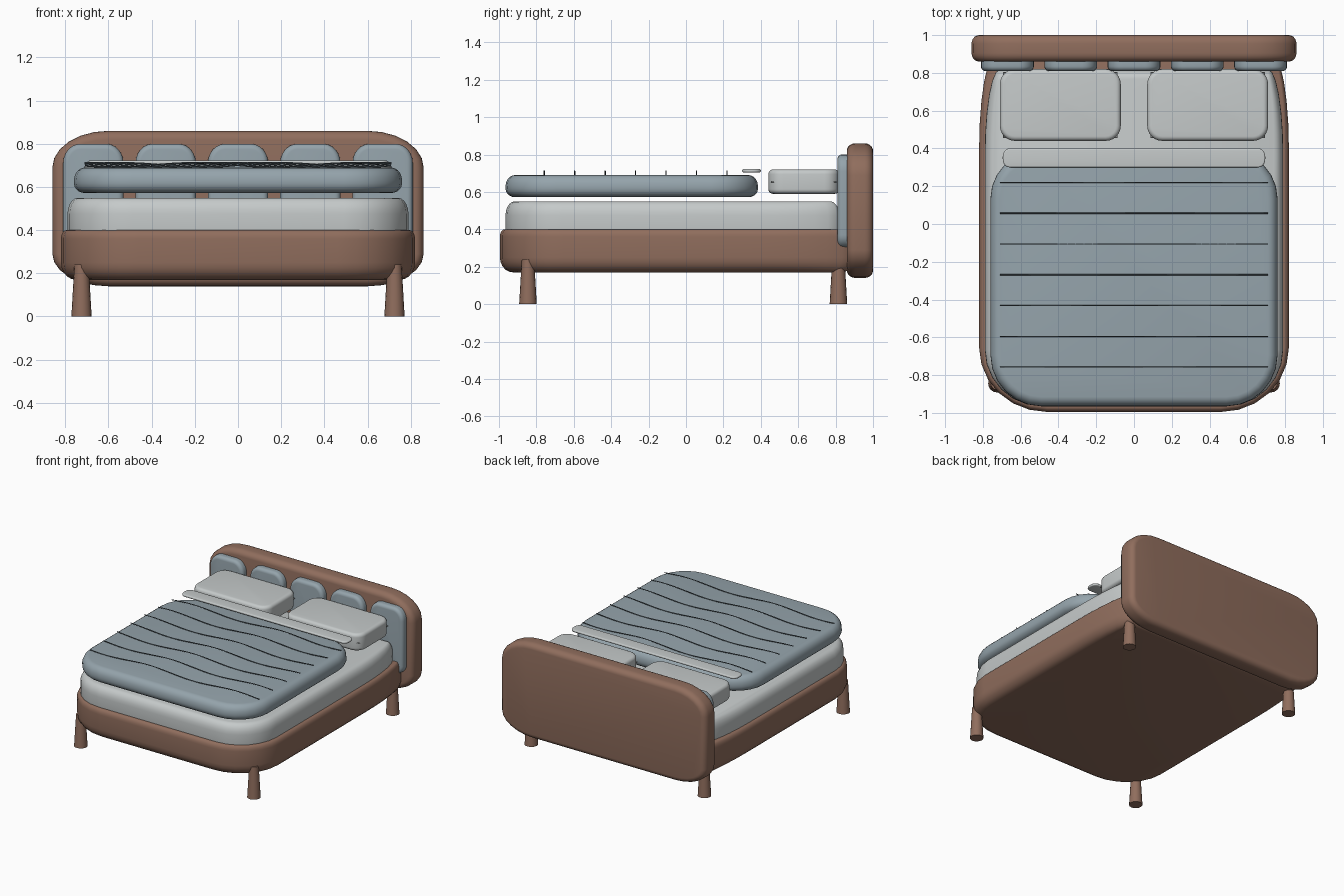
import bpy
import bmesh
import math

cube = bpy.data.objects.get("Cube")
if cube:
    bpy.data.objects.remove(cube, do_unlink=True)


def material(name, rgb):
    mat = bpy.data.materials.new(name)
    mat.use_nodes = True
    mat.diffuse_color = (*rgb, 1)
    mat.node_tree.nodes["Principled BSDF"].inputs["Base Color"].default_value = (*rgb, 1)
    return mat


WOOD = material("warm brown wood", (0.28, 0.155, 0.11))
LINEN = material("pale grey linen", (0.56, 0.59, 0.59))
BLUE = material("blue grey fabric", (0.30, 0.37, 0.41))
THREAD = material("dark slate thread", (0.10, 0.13, 0.15))


def finish(name, bm, mat, angle=40):
    bmesh.ops.recalc_face_normals(bm, faces=bm.faces)
    mesh = bpy.data.meshes.new(name)
    bm.to_mesh(mesh)
    bm.free()
    mesh.materials.append(mat)
    obj = bpy.data.objects.new(name, mesh)
    bpy.context.collection.objects.link(obj)
    bpy.ops.object.select_all(action="DESELECT")
    obj.select_set(True)
    bpy.context.view_layer.objects.active = obj
    bpy.ops.object.shade_smooth_by_angle(angle=math.radians(angle))
    return obj


def outline(x, y, near, far, inset, steps=6):
    """Rounded rectangle; near and far are corner radii (rx, ry) at low and high y."""
    points = []
    for i, (sx, sy, rad) in enumerate(((1, 1, far), (-1, 1, far), (-1, -1, near), (1, -1, near))):
        rx, ry = (max(r - inset, 0.015) for r in rad)
        cx = (x[1] - inset - rx) if sx > 0 else (x[0] + inset + rx)
        cy = (y[1] - inset - ry) if sy > 0 else (y[0] + inset + ry)
        for k in range(steps + 1):
            a = (i + k / steps) * math.pi / 2
            points.append((cx + rx * math.cos(a), cy + ry * math.sin(a)))
    return points


def slab(name, mat, x, y, z, near, far, low, high, upright=False):
    """Padded block; low and high give the (inset, height) of its rounded rims."""
    steps = 5
    profile = []
    for k in range(steps + 1):
        a = k / steps * math.pi / 2
        profile.append((low[0] * (1 - math.sin(a)), z[0] + low[1] * (1 - math.cos(a))))
    for k in range(steps + 1):
        a = k / steps * math.pi / 2
        profile.append((high[0] * (1 - math.cos(a)), z[1] - high[1] * (1 - math.sin(a))))
    bm = bmesh.new()
    rings = []
    for inset, h in profile:
        rings.append([bm.verts.new((u, h, v) if upright else (u, v, h))
                      for u, v in outline(x, y, near, far, inset)])
    for a, b in zip(rings, rings[1:]):
        n = len(a)
        for i in range(n):
            j = (i + 1) % n
            bm.faces.new((a[i], a[j], b[j], b[i]))
    bm.faces.new(rings[0])
    bm.faces.new(rings[-1])
    return finish(name, bm, mat)


def thread(name, mat, points, radius, cyclic=False):
    curve = bpy.data.curves.new(name, "CURVE")
    curve.dimensions = "3D"
    curve.bevel_depth = radius
    curve.bevel_resolution = 1
    spline = curve.splines.new("POLY")
    spline.points.add(len(points) - 1)
    for p, co in zip(spline.points, points):
        p.co = (*co, 1)
    spline.use_cyclic_u = cyclic
    curve.materials.append(mat)
    obj = bpy.data.objects.new(name, curve)
    bpy.context.collection.objects.link(obj)


# Bed frame and tapered legs
slab("bed_frame", WOOD, (-0.82, 0.82), (-0.995, 0.9), (0.17, 0.40),
     (0.36, 0.34), (0.09, 0.5), (0.07, 0.08), (0.025, 0.04))
for side, sx in (("right", -1), ("left", 1)):
    for end, y in (("front", -0.845), ("back", 0.815)):
        leg = bmesh.new()
        bmesh.ops.create_cone(leg, cap_ends=True, segments=16, radius1=0.047,
                              radius2=0.033, depth=0.24)
        bmesh.ops.translate(leg, verts=leg.verts, vec=(sx * 0.725, y, 0.12))
        finish(f"{end}_{side}_leg", leg, WOOD)

# Headboard with a row of padded panels
slab("headboard", WOOD, (-0.86, 0.86), (0.14, 0.86), (0.86, 1.0),
     (0.26, 0.15), (0.26, 0.17), (0.04, 0.045), (0.04, 0.045), upright=True)
for i in range(5):
    cx = (i - 2) * 0.335
    slab(f"headboard_panel_{i + 1}", BLUE, (cx - 0.14, cx + 0.14), (0.30, 0.80),
         (0.81, 0.87), (0.07, 0.07), (0.08, 0.09), (0.025, 0.025), (0.01, 0.01), upright=True)

# Mattress and duvet
slab("mattress", LINEN, (-0.79, 0.79), (-0.965, 0.82), (0.385, 0.55),
     (0.3, 0.3), (0.08, 0.45), (0.015, 0.02), (0.05, 0.075))
slab("duvet", BLUE, (-0.76, 0.76), (-0.965, 0.385), (0.572, 0.69),
     (0.27, 0.27), (0.25, 0.25), (0.05, 0.045), (0.05, 0.06))

# Wavy quilting lines across the duvet
for i in range(7):
    y = 0.22 - i * 0.163
    wave = [(-0.71 + 1.42 * k / 32, y, 0.702 + 0.011 * math.sin(k * 0.38 + i * 0.6))
            for k in range(33)]
    thread(f"quilting_line_{i + 1}", THREAD, wave, 0.003)

# Folded sheet edge
slab("sheet_fold", LINEN, (-0.695, 0.695), (0.30, 0.40), (0.704, 0.722),
     (0.035, 0.045), (0.035, 0.045), (0.008, 0.008), (0.008, 0.008))

# Pillows with piping
for side, sx in (("right", -1), ("left", 1)):
    x = sorted((sx * 0.07, sx * 0.71))
    slab(f"{side}_pillow", LINEN, x, (0.44, 0.82), (0.59, 0.72),
         (0.08, 0.08), (0.08, 0.08), (0.025, 0.025), (0.025, 0.025))
    a, b = sx * 0.09, sx * 0.69
    thread(f"{side}_pillow_piping", LINEN,
           [(a, 0.457, 0.655), (b, 0.457, 0.655), (b, 0.803, 0.655), (a, 0.803, 0.655)],
           0.004, cyclic=True)
